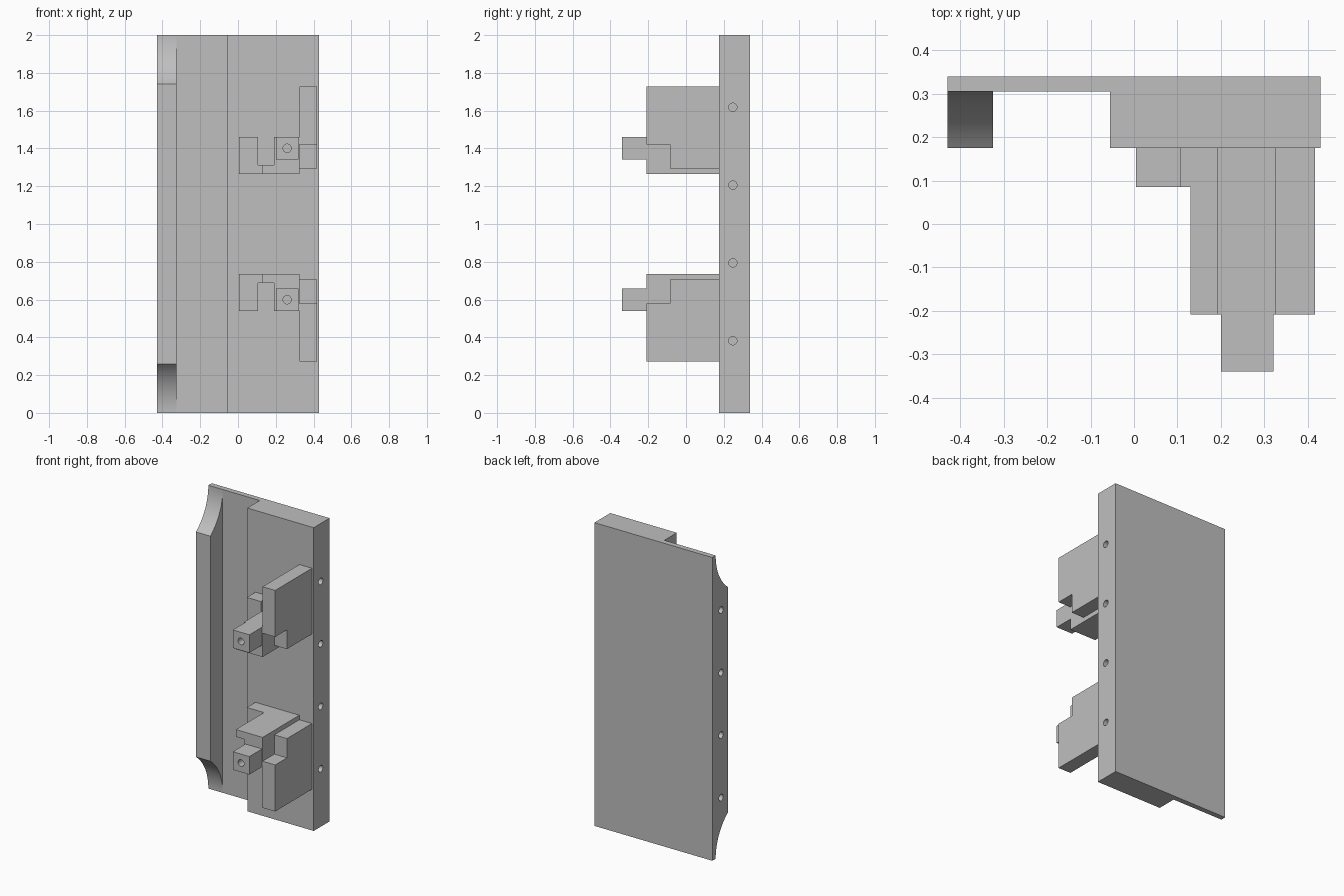
import bpy, bmesh, math
from mathutils import Matrix, Vector

if "Cube" in bpy.data.objects:
    bpy.data.objects.remove(bpy.data.objects["Cube"], do_unlink=True)

grey = bpy.data.materials.new("plain_grey")
grey.use_nodes = True
GREY = (0.52, 0.52, 0.52, 1)
grey.diffuse_color = GREY
grey.node_tree.nodes["Principled BSDF"].inputs["Base Color"].default_value = GREY


def add_object(name, bm):
    bmesh.ops.recalc_face_normals(bm, faces=bm.faces)
    mesh = bpy.data.meshes.new(name)
    bm.to_mesh(mesh)
    bm.free()
    mesh.materials.append(grey)
    obj = bpy.data.objects.new(name, mesh)
    bpy.context.collection.objects.link(obj)
    return obj


def prism(name, profile, axis, start, end, flip=False):
    """Extrude a 2D profile along an axis; flip mirrors it about mid height."""
    def place(p, depth):
        c = list(p)
        c.insert(axis, depth)
        if flip:
            c[2] = 2 - c[2]
        return Vector(c)
    bm = bmesh.new()
    face = bm.faces.new([bm.verts.new(place(p, start)) for p in profile])
    out = bmesh.ops.extrude_face_region(bm, geom=[face])
    shift = Vector((0, 0, 0))
    shift[axis] = (end - start) * (-1 if flip and axis == 2 else 1)
    verts = [v for v in out["geom"] if isinstance(v, bmesh.types.BMVert)]
    bmesh.ops.translate(bm, verts=verts, vec=shift)
    return add_object(name, bm)


def drill(obj, centres, axis, radius=0.022, depth=0.06):
    """Cut blind round holes, each centred on a surface point."""
    turn = Matrix.Rotation(math.pi / 2, 4, "Y" if axis == 0 else "X")
    bm = bmesh.new()
    for c in centres:
        bmesh.ops.create_cone(bm, cap_ends=True, segments=24, radius1=radius,
                              radius2=radius, depth=depth * 2,
                              matrix=Matrix.Translation(c) @ turn)
    cutter = add_object("hole_cutter", bm)
    cutter.hide_render = True
    mod = obj.modifiers.new("holes", "BOOLEAN")
    mod.operation = "DIFFERENCE"
    mod.solver = "EXACT"
    mod.object = cutter
    bpy.context.view_layer.update()
    graph = bpy.context.evaluated_depsgraph_get()
    mesh = bpy.data.meshes.new_from_object(obj.evaluated_get(graph))
    obj.modifiers.clear()
    obj.data = mesh
    bpy.data.objects.remove(cutter, do_unlink=True)


def smooth(obj):
    bpy.ops.object.select_all(action="DESELECT")
    obj.select_set(True)
    bpy.context.view_layer.objects.active = obj
    bpy.ops.object.shade_smooth_by_angle(angle=math.radians(30))


SIDE, FRONT, BACK, WEB = 0.43, 0.175, 0.34, 0.305
hole_heights = [0.382, 0.794, 1.206, 1.618]

# Back panel with its thick half
panel = prism("back_panel", [(-SIDE, BACK), (-SIDE, WEB), (-0.055, WEB),
                             (-0.055, FRONT), (SIDE, FRONT), (SIDE, BACK)], 2, 0, 2)
drill(panel, [(SIDE, 0.248, z) for z in hole_heights], 0)

# Edge rail whose ends sweep back into the panel
drop, rise = WEB - FRONT, 0.258
radius = (drop ** 2 + rise ** 2) / (2 * drop)
sweep = math.asin(rise / radius)
steps = 20
upper = []
for i in range(steps + 1):
    a = sweep * i / steps
    upper.append((WEB - radius * (1 - math.cos(a)), 2 - radius * math.sin(a)))
lower = [(y, 2 - z) for y, z in reversed(upper)]
rail = prism("edge_rail", upper + lower, 0, -SIDE, -0.325)
drill(rail, [(-SIDE, 0.248, z) for z in hole_heights], 0)

# Two mirrored brackets
for label, flip in (("upper", False), ("lower", True)):
    prism(label + "_hook", [(0.005, 1.265), (0.13, 1.265), (0.13, 1.313),
                            (0.107, 1.313), (0.107, 1.461), (0.005, 1.461)],
          1, 0.085, FRONT, flip)
    prism(label + "_arm", [(0.13, 1.265), (0.325, 1.265), (0.325, 1.461),
                           (0.191, 1.461), (0.191, 1.313), (0.13, 1.313)],
          1, -0.208, FRONT, flip)
    prism(label + "_side_plate", [(-0.208, 1.729), (-0.208, 1.422), (-0.085, 1.422),
                                  (-0.085, 1.295), (FRONT, 1.295), (FRONT, 1.729)],
          0, 0.325, 0.417, flip)
    peg = prism(label + "_peg", [(0.2, 1.342), (0.321, 1.342),
                                 (0.321, 1.461), (0.2, 1.461)],
                1, -0.34, -0.208, flip)
    z = 1.401
    drill(peg, [(0.26, -0.34, 2 - z if flip else z)], 1)
    smooth(peg)

smooth(panel)
smooth(rail)
